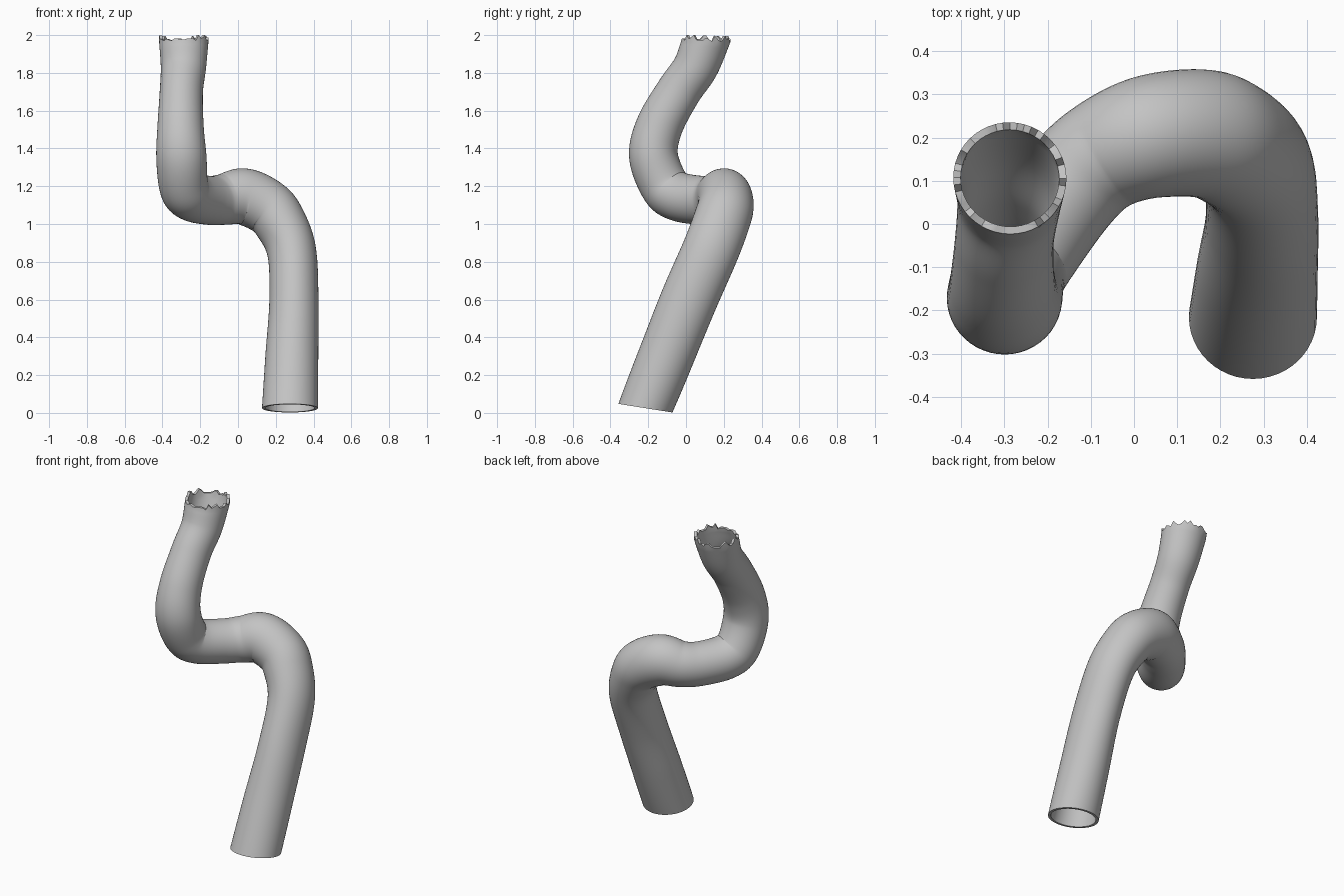
import bpy, bmesh, math, random
from mathutils import Vector

random.seed(4)
cube = bpy.data.objects.get("Cube")
if cube:
    bpy.data.objects.remove(cube)

SIDES, STEPS, WALL = 48, 10, 0.017

# Centre line: x, y, z and the two cross-section radii
PATH = [
    (0.275, -0.215, 0.025, 0.148, 0.145),
    (0.285, -0.105, 0.30, 0.140, 0.147),
    (0.296, 0.016, 0.60, 0.130, 0.150),
    (0.283, 0.130, 0.86, 0.130, 0.150),
    (0.215, 0.190, 1.02, 0.140, 0.150),
    (0.145, 0.210, 1.095, 0.147, 0.148),
    (0.030, 0.200, 1.145, 0.150, 0.142),
    (-0.075, 0.155, 1.13, 0.135, 0.130),
    (-0.150, 0.085, 1.125, 0.130, 0.127),
    (-0.245, -0.040, 1.145, 0.130, 0.130),
    (-0.287, -0.112, 1.20, 0.130, 0.130),
    (-0.300, -0.172, 1.36, 0.129, 0.133),
    (-0.304, -0.140, 1.52, 0.124, 0.122),
    (-0.300, -0.040, 1.70, 0.118, 0.114),
    (-0.289, 0.050, 1.83, 0.118, 0.120),
    (-0.287, 0.106, 1.968, 0.129, 0.131),
]
START_NORMAL = Vector((0, 0.157, 0.987))
END_NORMAL = Vector((0, 0.03, 1)).normalized()


def smooth_path(points):
    """Catmull-Rom samples through the points."""
    pts = [Vector(p) for p in points]
    pts = [2 * pts[0] - pts[1]] + pts + [2 * pts[-1] - pts[-2]]
    out = []
    for a, b, c, d in zip(pts, pts[1:], pts[2:], pts[3:]):
        for k in range(STEPS):
            t = k / STEPS
            out.append(0.5 * (2 * b + (c - a) * t + (2 * a - 5 * b + 4 * c - d) * t ** 2
                              + (3 * b - a - 3 * c + d) * t ** 3))
    return out + [pts[-2]]


def bridge(bm, low, high, flip=False):
    for i in range(SIDES):
        j = (i + 1) % SIDES
        quad = [low[i], low[j], high[j], high[i]]
        bm.faces.new(quad[::-1] if flip else quad)


# Sweep the outer and inner walls along the path
samples = smooth_path(PATH)
last = len(samples) - 1
bm = bmesh.new()
outer, inner = [], []
side = Vector((1, 0, 0))
teeth = [random.choice((0, 0.004, 0.01, 0.018, 0.03)) for _ in range(SIDES)]
for n, s in enumerate(samples):
    centre = s.xyz if len(s) == 3 else Vector(s[:3])
    ahead, behind = samples[min(n + 1, last)], samples[max(n - 1, 0)]
    normal = (Vector(ahead[:3]) - Vector(behind[:3])).normalized()
    # Ease the end rings towards flatter cuts
    normal = normal.lerp(START_NORMAL, max(0, 1 - n / STEPS))
    normal = normal.lerp(END_NORMAL, max(0, 1 - (last - n) / STEPS)).normalized()
    side = (side - normal * side.dot(normal)).normalized()
    other = normal.cross(side)
    for rings, inset in ((outer, 0), (inner, WALL)):
        ring = []
        for i in range(SIDES):
            a = math.tau * i / SIDES
            co = centre + side * math.cos(a) * (s[3] - inset) + other * math.sin(a) * (s[4] - inset)
            if n == last:  # ragged torn edge
                co.z += teeth[i]
            ring.append(bm.verts.new(co))
        rings.append(ring)

for n in range(last):
    bridge(bm, outer[n], outer[n + 1])
    bridge(bm, inner[n], inner[n + 1], True)
bridge(bm, outer[0], inner[0], True)
bridge(bm, outer[-1], inner[-1])

mesh = bpy.data.meshes.new("bent_pipe")
bm.to_mesh(mesh)
bm.free()
pipe = bpy.data.objects.new("bent_pipe", mesh)
bpy.context.collection.objects.link(pipe)

# Plain grey finish
grey = bpy.data.materials.new("plain_grey")
grey.use_nodes = True
colour = (0.55, 0.55, 0.55, 1)
grey.diffuse_color = colour
grey.node_tree.nodes["Principled BSDF"].inputs["Base Color"].default_value = colour
mesh.materials.append(grey)

bpy.ops.object.select_all(action='DESELECT')
pipe.select_set(True)
bpy.context.view_layer.objects.active = pipe
bpy.ops.object.shade_smooth_by_angle(angle=math.radians(40))
